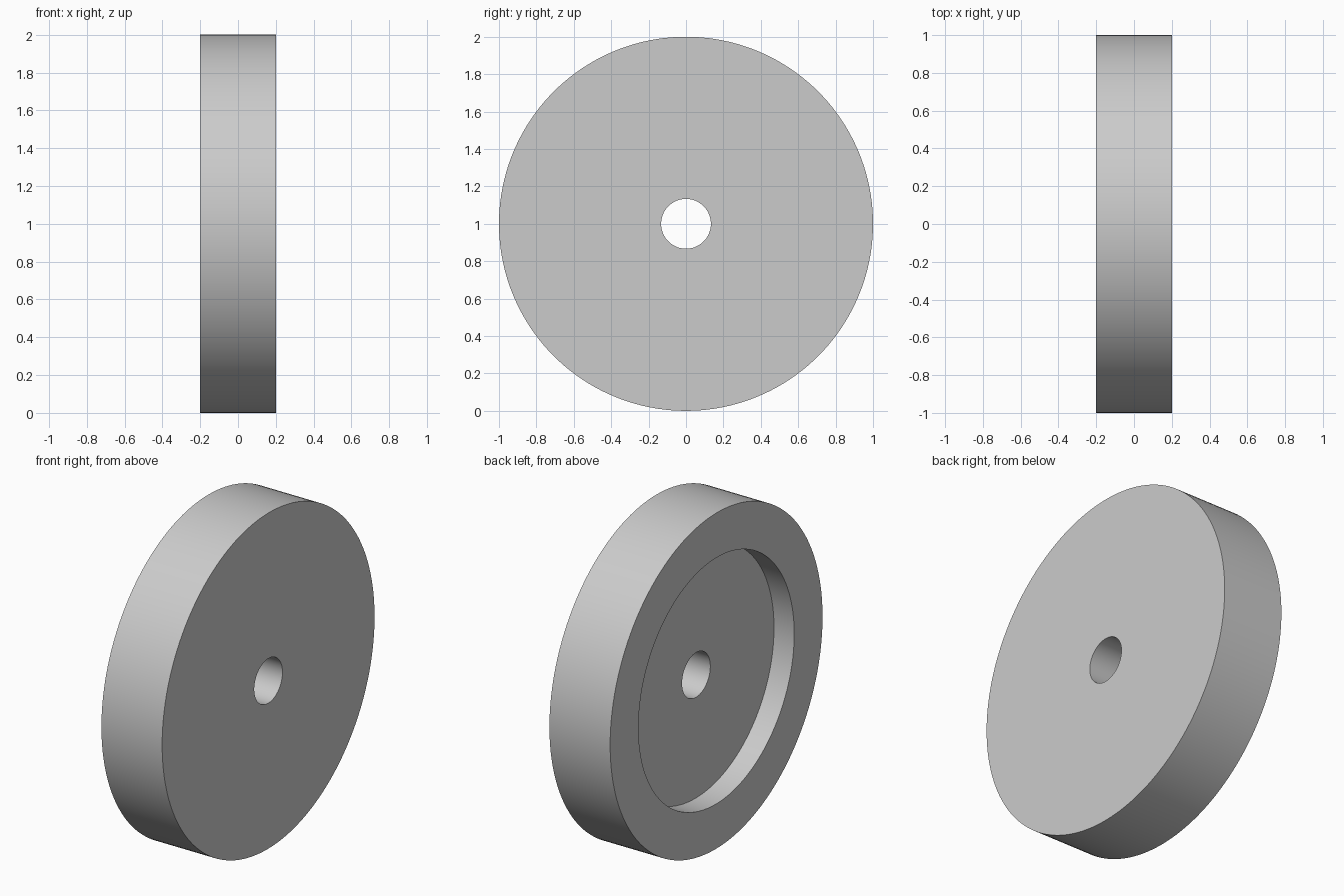
import bpy
import bmesh
from math import radians, tau
from mathutils import Vector

if "Cube" in bpy.data.objects:
    bpy.data.objects.remove(bpy.data.objects["Cube"], do_unlink=True)

OUTER, RECESS, BORE = 1.0, 0.733, 0.133
HALF_WIDTH, DEPTH = 0.2, 0.133
SEGMENTS = 160

# Light grey material
grey = bpy.data.materials.new("light_grey")
grey.use_nodes = True
colour = (0.6, 0.6, 0.6, 1)
grey.diffuse_color = colour
grey.node_tree.nodes["Principled BSDF"].inputs["Base Color"].default_value = colour

# Closed cross-section (x, radius): plain face on +x, recess on -x
floor = -HALF_WIDTH + DEPTH
profile = [
    (HALF_WIDTH, BORE), (HALF_WIDTH, OUTER),
    (-HALF_WIDTH, OUTER), (-HALF_WIDTH, RECESS),
    (floor, RECESS), (floor, BORE),
]

# Wheel disc: turn the cross-section about the x axis
bm = bmesh.new()
verts = [bm.verts.new((x, 0, r)) for x, r in profile]
edges = [bm.edges.new((a, b)) for a, b in zip(verts, verts[1:] + verts[:1])]
bmesh.ops.spin(bm, geom=verts + edges, cent=Vector(), axis=(1, 0, 0),
               angle=tau, steps=SEGMENTS, use_merge=True)
bmesh.ops.remove_doubles(bm, verts=bm.verts, dist=0.0001)
bmesh.ops.recalc_face_normals(bm, faces=bm.faces)
bmesh.ops.translate(bm, verts=bm.verts, vec=(0, 0, OUTER))
mesh = bpy.data.meshes.new("wheel_disc")
bm.to_mesh(mesh)
bm.free()
mesh.materials.append(grey)

wheel = bpy.data.objects.new("wheel_disc", mesh)
bpy.context.collection.objects.link(wheel)
bpy.ops.object.select_all(action="DESELECT")
wheel.select_set(True)
bpy.context.view_layer.objects.active = wheel
bpy.ops.object.shade_smooth_by_angle(angle=radians(30))
